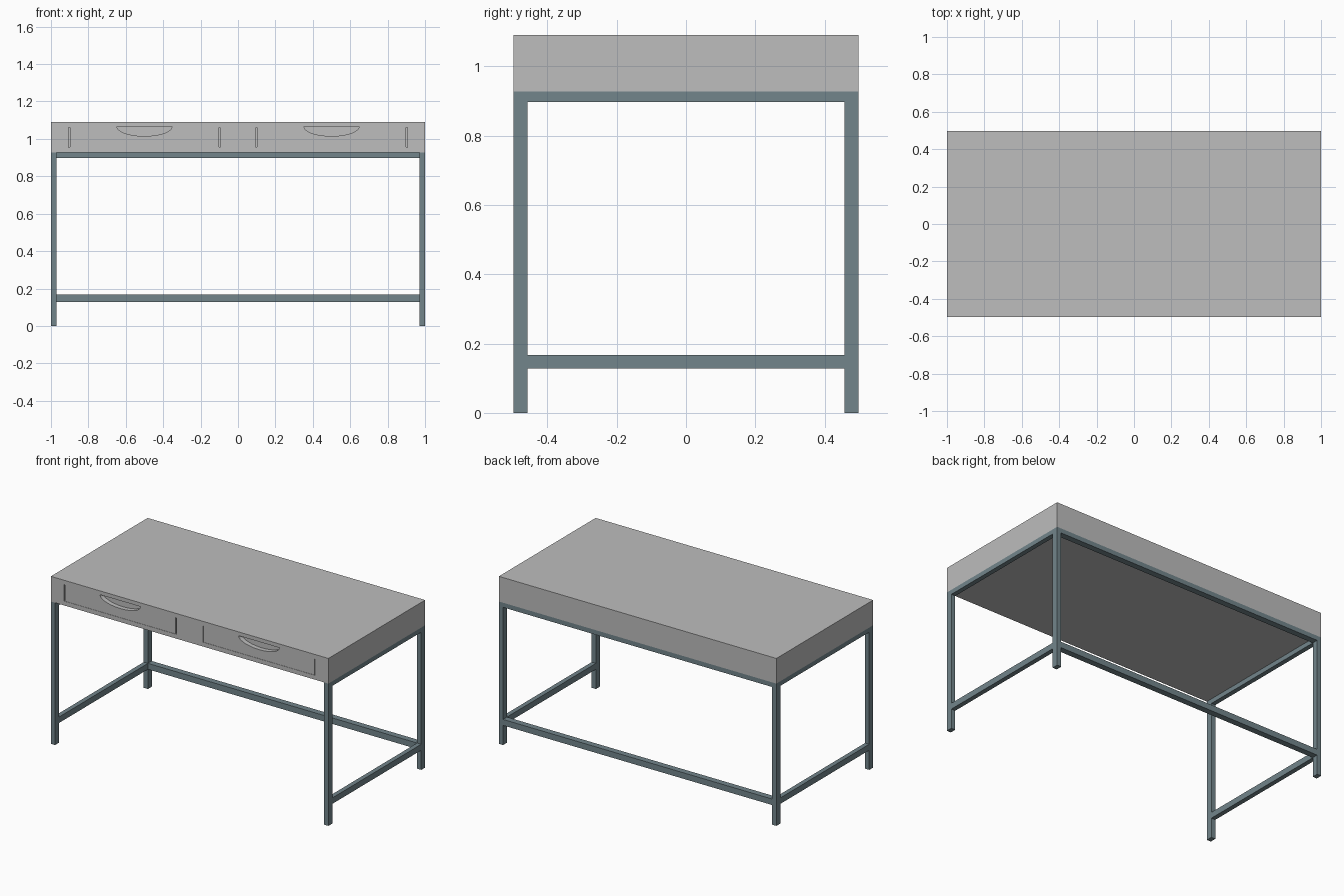
import bpy, bmesh, math

if "Cube" in bpy.data.objects:
    bpy.data.objects.remove(bpy.data.objects["Cube"])

Y = 0.498          # half depth
Z0, Z1 = 0.927, 1.091  # drawer case bottom and top


def material(name, rgb):
    m = bpy.data.materials.new(name)
    m.diffuse_color = (*rgb, 1)
    m.use_nodes = True
    m.node_tree.nodes["Principled BSDF"].inputs["Base Color"].default_value = m.diffuse_color
    return m


grey = material("light grey", (0.51, 0.51, 0.51))
steel = material("blue grey steel", (0.17, 0.235, 0.26))


def mesh_object(name, bm, mat):
    bmesh.ops.recalc_face_normals(bm, faces=bm.faces)
    me = bpy.data.meshes.new(name)
    bm.to_mesh(me)
    bm.free()
    me.materials.append(mat)
    ob = bpy.data.objects.new(name, me)
    bpy.context.collection.objects.link(ob)
    return ob


def box(name, lo, hi, mat):
    bm = bmesh.new()
    bmesh.ops.create_cube(bm, size=1)
    for v in bm.verts:
        v.co = [l if c < 0 else h for c, l, h in zip(v.co, lo, hi)]
    return mesh_object(name, bm, mat)


def cut(target, cutter):
    cutter.hide_render = True
    cutter.hide_set(True)
    mod = target.modifiers.new(cutter.name, 'BOOLEAN')
    mod.operation = 'DIFFERENCE'
    mod.solver = 'EXACT'
    mod.object = cutter


# Drawer case with top
case = box("drawer_case", (-1, -Y, Z0), (1, Y, Z1), grey)

for side, cx in (("left", -0.5), ("right", 0.5)):
    # Half-moon finger pull recess
    bm = bmesh.new()
    n = 24
    ring = [bm.verts.new((cx + 0.147 * math.cos(math.pi * i / n), -Y - 0.02,
                          1.066 - 0.051 * math.sin(math.pi * i / n))) for i in range(n + 1)]
    face = bm.faces.new(ring)
    ext = bmesh.ops.extrude_face_region(bm, geom=[face])
    for v in ext["geom"]:
        if isinstance(v, bmesh.types.BMVert):
            v.co.y += 0.05
    cut(case, mesh_object(side + "_pull_cutter", bm, grey))
    # Grooves outlining the drawer front
    for end, s in (("a", -1), ("b", 1)):
        x = cx + s * 0.402
        cut(case, box(f"{side}_groove_cutter_{end}", (x - 0.003, -Y - 0.02, 0.955),
                      (x + 0.003, -Y + 0.01, 1.062), grey))
    cut(case, box(side + "_bottom_groove_cutter", (cx - 0.399, -Y - 0.02, 0.955),
                  (cx + 0.399, -Y + 0.002, 0.957), grey))

# Legs and side rails
W, D = 0.03, 0.04
for side, s in (("left", -1), ("right", 1)):
    xa, xb = sorted((s, s * (1 - W)))
    box(side + "_front_leg", (xa, -Y, 0), (xb, -Y + D, Z0), steel)
    box(side + "_back_leg", (xa, Y - D, 0), (xb, Y, Z0), steel)
    box(side + "_top_rail", (xa, -Y + D, 0.897), (xb, Y - D, Z0), steel)
    box(side + "_lower_rail", (xa, -Y + D, 0.128), (xb, Y - D, 0.167), steel)

# Back rails
box("back_top_rail", (-1 + W, Y - D, 0.897), (1 - W, Y, Z0), steel)
box("back_lower_rail", (-1 + W, Y - D, 0.128), (1 - W, Y, 0.167), steel)
